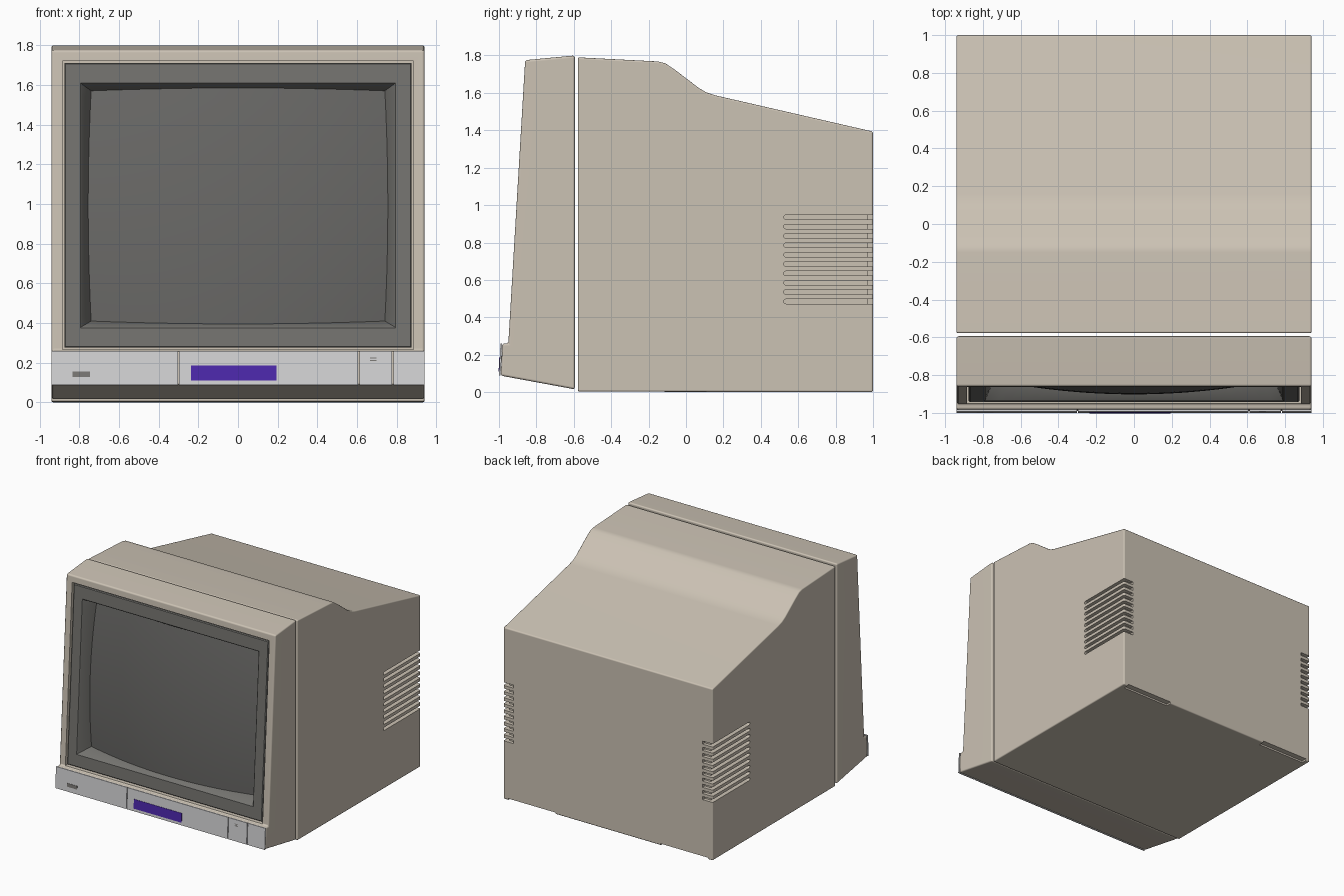
import bpy, bmesh, math

if "Cube" in bpy.data.objects:
    bpy.data.objects.remove(bpy.data.objects["Cube"])


def material(name, rgb):
    m = bpy.data.materials.new(name)
    m.diffuse_color = (*rgb, 1)
    m.use_nodes = True
    m.node_tree.nodes["Principled BSDF"].inputs["Base Color"].default_value = m.diffuse_color
    return m


BEIGE = material("beige_plastic", (0.60, 0.54, 0.455))
SILVER = material("silver_panel", (0.66, 0.66, 0.67))
BEZEL = material("dark_grey_bezel", (0.175, 0.172, 0.16))
GLASS = material("screen_glass", (0.14, 0.138, 0.132))
PURPLE = material("purple_badge", (0.075, 0.022, 0.42))
GREY = material("mid_grey", (0.20, 0.19, 0.18))


def from_bmesh(name, bm, mat=None):
    me = bpy.data.meshes.new(name)
    bm.to_mesh(me)
    bm.free()
    ob = bpy.data.objects.new(name, me)
    bpy.context.collection.objects.link(ob)
    if mat:
        me.materials.append(mat)
    return ob


def add_prism(bm, profile, x0, x1):
    """Extrude a (y, z) profile from x0 to x1."""
    a = [bm.verts.new((x0, y, z)) for y, z in profile]
    b = [bm.verts.new((x1, y, z)) for y, z in profile]
    n = len(a)
    faces = [bm.faces.new(a), bm.faces.new(b[::-1])]
    faces += [bm.faces.new((a[i], b[i], b[(i + 1) % n], a[(i + 1) % n])) for i in range(n)]
    bmesh.ops.recalc_face_normals(bm, faces=faces)


def prisms(name, items, mat=None):
    bm = bmesh.new()
    for profile, x0, x1 in items:
        add_prism(bm, profile, x0, x1)
    return from_bmesh(name, bm, mat)


def rect(y0, y1, z0, z1):
    return [(y0, z0), (y1, z0), (y1, z1), (y0, z1)]


def select(ob):
    bpy.ops.object.select_all(action='DESELECT')
    ob.select_set(True)
    bpy.context.view_layer.objects.active = ob


def finish(ob, bevel=0, cutters=(), angle=40):
    """Bevel, cut, then smooth with kept sharp edges."""
    if bevel:
        m = ob.modifiers.new("bevel", 'BEVEL')
        m.width, m.segments = bevel, 3
        m.limit_method, m.angle_limit = 'ANGLE', math.radians(50)
    for c in cutters:
        m = ob.modifiers.new("cut", 'BOOLEAN')
        m.operation, m.solver, m.object = 'DIFFERENCE', 'EXACT', c
        c.hide_render = True
    select(ob)
    for m in list(ob.modifiers):
        bpy.ops.object.modifier_apply(modifier=m.name)
    for c in cutters:
        bpy.data.objects.remove(c)
    bpy.ops.object.shade_smooth_by_angle(angle=math.radians(angle))
    if bevel:
        m = ob.modifiers.new("weighted", 'WEIGHTED_NORMAL')
        m.keep_sharp = True


def face_y(z, d=0.0):
    """Depth d behind the tilted front face at height z."""
    return -0.95 + (z - 0.26) * 0.0594 + d


W = 0.94

# Rear housing with sloping top, wrap-around side vents and bottom notches
rear = prisms("rear_housing", [([
    (-0.578, 0.003), (-0.578, 1.79), (-0.15, 1.768), (-0.11, 1.758), (-0.06, 1.724),
    (0.07, 1.625), (0.11, 1.602), (0.16, 1.586), (1.0, 1.393), (1.0, 0.0)], -W, W)], BEIGE)
side_slots, back_slots = [], []
for i in range(10):
    z, r = 0.485 + i * 0.05, 0.0125
    arc = [(0.535 - r * math.sin(math.pi * k / 6), z + r * math.cos(math.pi * k / 6)) for k in range(7)]
    capsule = arc + [(1.03, z - r), (1.03, z + r)]
    for s in (-1, 1):
        side_slots.append((capsule, s * 0.905, s * 1.0))
        back_slots.append((rect(0.972, 1.02, z - r, z + r), s * 0.85, s * 0.92))
notches = [(rect(0.955, 1.03, -0.02, 0.014), s * 0.47, s * 0.90) for s in (-1, 1)]
finish(rear, 0.01, [prisms("side_slot_cutter", side_slots),
                    prisms("back_slot_cutter", back_slots),
                    prisms("notch_cutter", notches)])

# Front housing with chin and screen opening
front = prisms("front_housing", [([
    (-0.594, 0.015), (-0.594, 1.80), (-0.86, 1.775), (-0.95, 0.26),
    (-0.982, 0.26), (-0.99, 0.088)], -W, W)], BEIGE)
opening = [(face_y(0.266, -0.03), 0.266), (face_y(0.266, 0.16), 0.266),
           (face_y(1.72, 0.16), 1.72), (face_y(1.72, -0.08), 1.72)]
finish(front, 0.012, [prisms("opening_cutter", [(opening, -0.885, 0.885)])])


# Curved screen
def screen_point(u, v):
    x = u * 0.74 * (1 + 0.02 * (1 - v * v))
    z = 0.99 + v * 0.58 * (1 + 0.025 * (1 - u * u))
    return (x, face_y(z, 0.015 + 0.075 * u * u + 0.03 * v * v), z)


N = 24
bm = bmesh.new()
grid = [[bm.verts.new(screen_point(2 * i / N - 1, 2 * j / N - 1)) for i in range(N + 1)]
        for j in range(N + 1)]
for j in range(N):
    for i in range(N):
        bm.faces.new((grid[j][i], grid[j][i + 1], grid[j + 1][i + 1], grid[j + 1][i]))
finish(from_bmesh("screen", bm, GLASS))

# Bezel: square rings from the outer lip in to the screen edge
t = [2 * i / N - 1 for i in range(N)]
square = [(a, -1) for a in t] + [(1, a) for a in t] + [(-a, 1) for a in t] + [(-1, -a) for a in t]


def flat_ring(d, hx, z0, z1):
    pts = []
    for u, v in square:
        z = (z0 + z1) / 2 + v * (z1 - z0) / 2
        pts.append((u * hx, face_y(z, d), z))
    return pts


rings = [flat_ring(0.10, 0.875, 0.276, 1.71), flat_ring(0.012, 0.875, 0.276, 1.71),
         flat_ring(0.006, 0.869, 0.282, 1.704), flat_ring(0.006, 0.793, 0.376, 1.61),
         flat_ring(0.012, 0.787, 0.382, 1.604),
         [screen_point(u, v) for u, v in square]]
bm = bmesh.new()
loops = [[bm.verts.new(p) for p in ring] for ring in rings]
for a, b in zip(loops, loops[1:]):
    for i in range(len(a)):
        k = (i + 1) % len(a)
        bm.faces.new((a[i], a[k], b[k], b[i]))
finish(from_bmesh("screen_bezel", bm, BEZEL), angle=30)


# Silver control panel in four segments
def chin_plate(z0, z1, out=0.0, thick=0.009):
    def y(z):
        return -1.0 + (z - 0.088) * 0.0465 - out
    return [(y(z0), z0), (y(z0) + thick, z0), (y(z1) + thick, z1), (y(z1), z1)]


edges = [-W, -0.30, 0.608, 0.78, W]
prisms("control_panel", [(chin_plate(0.088, 0.26), a + (0.003 if a > -W else 0), b - (0.003 if b < W else 0))
                         for a, b in zip(edges, edges[1:])], SILVER)

# Plain purple plate, small grey badge and button marks
prisms("purple_plate", [(chin_plate(0.11, 0.185, 0.003, 0.006), -0.236, 0.194)], PURPLE)
prisms("grey_badge", [(chin_plate(0.127, 0.155, 0.002, 0.005), -0.835, -0.745)], GREY)
prisms("button_marks", [(chin_plate(z, z + 0.005, 0.001, 0.004), 0.665, 0.697) for z in (0.208, 0.222)], GREY)
